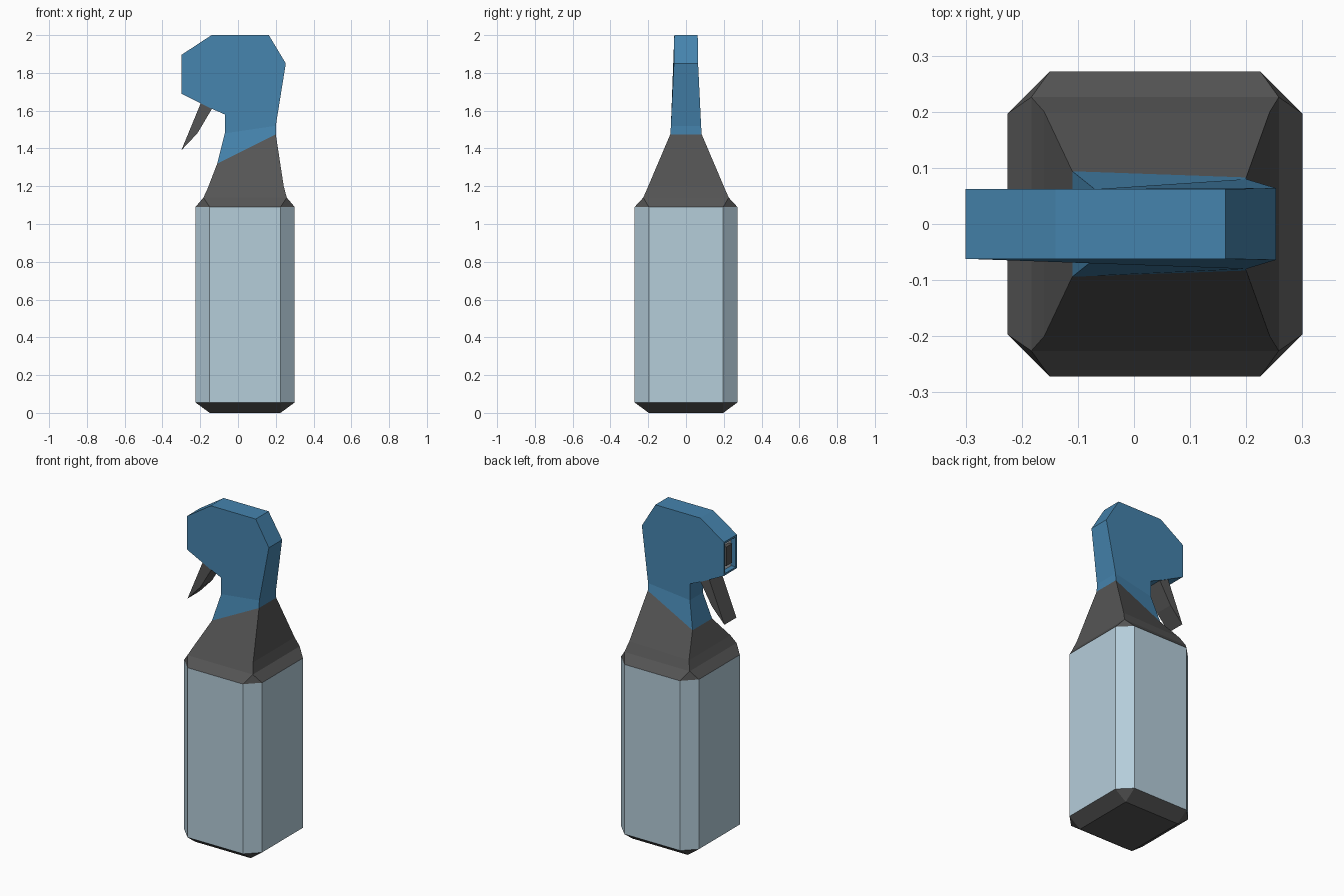
import bpy, bmesh

if "Cube" in bpy.data.objects:
    bpy.data.objects.remove(bpy.data.objects["Cube"])


def mat(name, rgb):
    m = bpy.data.materials.new(name)
    m.diffuse_color = (*rgb, 1)
    m.use_nodes = True
    m.node_tree.nodes["Principled BSDF"].inputs["Base Color"].default_value = m.diffuse_color
    return m


BLUE = mat("spray blue", (0.06, 0.23, 0.42))
GREY = mat("dark grey", (0.09, 0.09, 0.09))
PALE = mat("pale bottle blue", (0.46, 0.61, 0.70))
WHITE = mat("light grey", (0.62, 0.66, 0.70))


def finish(bm, name, *mats):
    bmesh.ops.recalc_face_normals(bm, faces=bm.faces)
    me = bpy.data.meshes.new(name)
    bm.to_mesh(me)
    bm.free()
    for m in mats:
        me.materials.append(m)
    ob = bpy.data.objects.new(name, me)
    bpy.context.collection.objects.link(ob)
    return ob


def ring(bm, pts):
    return [bm.verts.new(p) for p in pts]


def bridge(bm, a, b):
    n = len(a)
    for i in range(n):
        j = (i + 1) % n
        bm.faces.new((a[i], a[j], b[j], b[i]))


def octagon(z):
    x0, x1, y, c = -0.225, 0.30, 0.272, 0.075
    return [(x0 + c, -y, z), (x1 - c, -y, z), (x1, -y + c, z), (x1, y - c, z),
            (x1 - c, y, z), (x0 + c, y, z), (x0, y - c, z), (x0, -y + c, z)]


def rect(x0, x1, y0, y1, z0, z1):
    # four corners: y0/z0 apply at x0, y1/z1 at x1
    return [(x0, -y0, z0), (x1, -y1, z1), (x1, y1, z1), (x0, y0, z0)]


def corner_join(bm, octa, quad):
    # chamfer between an octagon and a rectangle, with triangular corners
    for i in range(4):
        a, b, c = octa[2 * i], octa[2 * i + 1], octa[(2 * i + 2) % 8]
        q, r = quad[i], quad[(i + 1) % 4]
        bm.faces.new((a, b, r, q))
        bm.faces.new((b, c, r))


# bottle body
bm = bmesh.new()
bridge(bm, ring(bm, octagon(0.055)), ring(bm, octagon(1.09)))
finish(bm, "bottle_body", PALE)

# base
bm = bmesh.new()
quad = ring(bm, rect(-0.15, 0.225, 0.197, 0.197, 0, 0))
corner_join(bm, ring(bm, octagon(0.055)), quad)
bm.faces.new(quad)
finish(bm, "bottle_base", GREY)

# shoulder, tapering to the slanted neck
bm = bmesh.new()
low = ring(bm, rect(-0.183, 0.258, 0.226, 0.226, 1.14, 1.14))
mid = ring(bm, rect(-0.16, 0.242, 0.2, 0.2, 1.19, 1.2))
top = ring(bm, rect(-0.11, 0.2, 0.094, 0.083, 1.32, 1.475))
corner_join(bm, ring(bm, octagon(1.09)), low)
bridge(bm, low, mid)
bridge(bm, mid, top)
finish(bm, "shoulder", GREY)

# spray head: neck collar and side profile (x, z, half width)
profile = [(-0.07, 1.48, 0.062), (-0.07, 1.58, 0.062), (-0.15, 1.615, 0.062),
           (-0.30, 1.69, 0.062), (-0.30, 1.895, 0.062), (-0.14, 2.0, 0.062),
           (0.163, 2.0, 0.062), (0.253, 1.85, 0.064), (0.2, 1.52, 0.08)]
bm = bmesh.new()
left = ring(bm, [(x, -w, z) for x, z, w in profile])
right = ring(bm, [(x, w, z) for x, z, w in profile])
bm.faces.new(left)
bm.faces.new(right)
walls = [bm.faces.new((left[i], left[i + 1], right[i + 1], right[i]))
         for i in range(len(profile) - 1)]
collar = ring(bm, rect(-0.11, 0.2, 0.094, 0.083, 1.32, 1.475))
bridge(bm, collar, [left[0], left[-1], right[-1], right[0]])
bmesh.ops.recalc_face_normals(bm, faces=bm.faces)
# recessed nozzle opening
nozzle = walls[3]
bmesh.ops.inset_region(bm, faces=[nozzle], thickness=0.016)
bmesh.ops.inset_region(bm, faces=[nozzle], thickness=0.001)
for v in nozzle.verts:
    v.co.x += 0.03
nozzle.material_index = 1
finish(bm, "spray_head", BLUE, WHITE)

# nozzle block
bm = bmesh.new()
a = ring(bm, [(-0.292, y, z) for y, z in
              ((-0.026, 1.735), (0.026, 1.735), (0.026, 1.85), (-0.026, 1.85))])
b = ring(bm, [(-0.27, v.co.y, v.co.z) for v in a])
bridge(bm, a, b)
bm.faces.new(a)
bm.faces.new(b)
finish(bm, "nozzle_block", GREY)

# trigger
side = [(-0.30, 1.39), (-0.215, 1.48), (-0.135, 1.615), (-0.195, 1.645)]
bm = bmesh.new()
a = ring(bm, [(x, -0.058, z) for x, z in side])
b = ring(bm, [(x, 0.058, z) for x, z in side])
bridge(bm, a, b)
bm.faces.new(a)
bm.faces.new(b)
finish(bm, "trigger", GREY)
